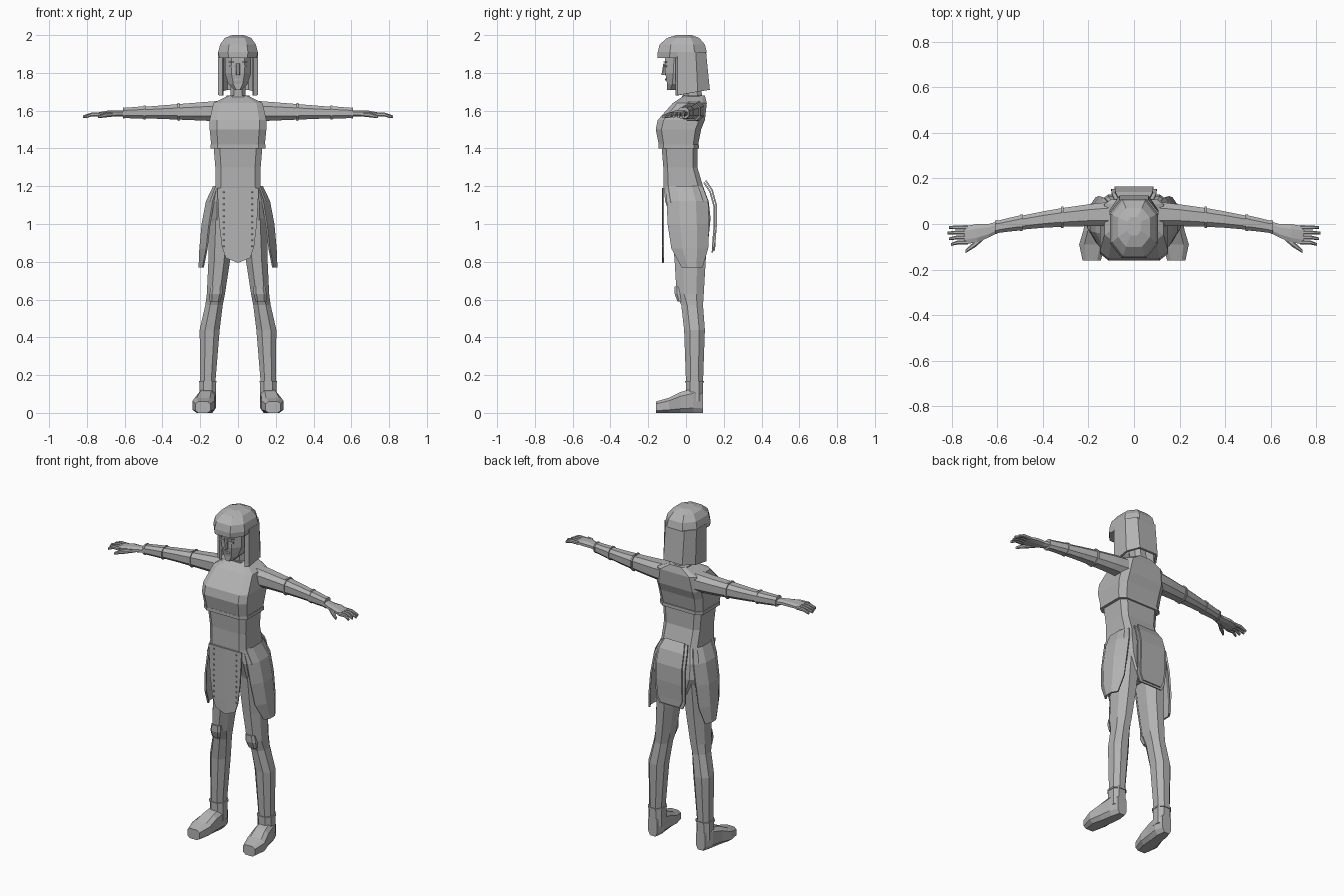
import bpy, bmesh

cube = bpy.data.objects.get("Cube")
if cube:
    bpy.data.objects.remove(cube, do_unlink=True)

# Plain grey, used everywhere
tone = .45
grey = bpy.data.materials.new("plain_grey")
grey.use_nodes = True
grey.diffuse_color = (tone, tone, tone, 1)
shader = grey.node_tree.nodes["Principled BSDF"]
shader.inputs["Base Color"].default_value = grey.diffuse_color


def build(name, rows, closed=False, mirror=False, thickness=0):
    """Flat-shaded skin over rows of points; closed rows become a capped tube."""
    mesh = bpy.data.meshes.new(name)
    bm = bmesh.new()
    rows = [[bm.verts.new(point) for point in row] for row in rows]
    for low, high in zip(rows, rows[1:]):
        for i in range(0 if closed else 1, len(low)):
            bm.faces.new((low[i - 1], low[i], high[i], high[i - 1]))
    if closed:
        bm.faces.new(rows[0])
        bm.faces.new(rows[-1])
    bmesh.ops.recalc_face_normals(bm, faces=bm.faces)
    bm.to_mesh(mesh)
    bm.free()
    mesh.materials.append(grey)
    part = bpy.data.objects.new(name, mesh)
    bpy.context.collection.objects.link(part)
    if thickness:
        solid = part.modifiers.new("thickness", 'SOLIDIFY')
        solid.thickness = thickness
        solid.offset = 0
    if mirror:
        part.modifiers.new("mirror", 'MIRROR')


def ring(position, half, low, high, middle=0, flat=.5, axis='Z'):
    """Box section with chamfered corners, placed across the given axis."""
    corners = [(1, flat), (flat, 1), (-flat, 1), (-1, flat)]
    corners += [(-a, -b) for a, b in corners]
    points = []
    for a, b in corners:
        u = middle + a * half
        v = (low + high + b * (high - low)) / 2
        points.append({'X': (position, u, v),
                       'Y': (u, position, v),
                       'Z': (u, v, position)}[axis])
    return points


def loft(name, rings, flat=.5, axis='Z', mirror=False):
    build(name, [ring(*r, flat=flat, axis=axis) for r in rings], True, mirror)


# Torso: height, half width, front, back
loft("waist_and_hips", [
    (.93, .1, -.06, .12), (1.03, .15, -.08, .13), (1.12, .15, -.11, .12),
    (1.2, .12, -.12, .09), (1.3, .12, -.12, .06), (1.42, .13, -.13, .06)], flat=.75)
loft("chest", [
    (1.4, .14, -.14, .06), (1.5, .15, -.16, .08), (1.55, .15, -.15, .1),
    (1.64, .13, -.07, .11), (1.68, .05, -.01, .1)], flat=.75)
loft("underbust_band", [(z, .145, -.145, .07) for z in (1.4, 1.42)], flat=.75)
loft("neck", [(1.65, .04, -.01, .09), (1.78, .04, -.02, .07)])
loft("collar", [(z, .06, -.02, .1) for z in (1.66, 1.68)])

# Head and face
loft("face", [
    (1.71, .02, -.1, -.03), (1.74, .05, -.1, .01),
    (1.8, .07, -.11, .06), (1.94, .07, -.11, .09)])
loft("nose", [(1.79, .01, -.13, -.1), (1.85, .01, -.12, -.1)])
loft("mouth", [(1.76, .02, -.11, -.1), (1.77, .015, -.11, -.1)])
loft("eyes", [(z, .015, -.115, -.1, .03) for z in (1.83, 1.84)], mirror=True)
loft("brows", [(z, .02, -.118, -.1, .03) for z in (1.855, 1.86)], mirror=True)

# Hair: cap with fringe, then a long shell open at the face
loft("hair_cap", [
    (1.88, .1, -.15, .1), (1.91, .105, -.15, .11), (1.95, .095, -.14, .1),
    (1.985, .07, -.1, .07), (2, .03, -.05, .03)])
side = [(.08, -.05), (.1, -.04), (.1, .05), (.06, .1)]
outline = side + [(-x, y) for x, y in reversed(side)]
build("hair_sides_and_back", [
    [(x, y, 1.91) for x, y in outline],
    [(x, max(y, y * 1.2), 1.69 + y / 5) for x, y in outline]], thickness=.014)


# Arms sweep forward and taper outward
def arm_ring(x, extra=0):
    radius = .06 - .06 * x + extra
    height = 1.6 - .02 * x
    return x, radius, height - radius, height + radius, .045 - .16 * x * x


def arm_part(name, stations, extra=0):
    loft(name, [arm_ring(x, extra) for x in stations], axis='X', mirror=True)


arm_part("upper_arms", (.07, .13, .2, .32))
arm_part("elbows", (.31, .4, .51))
arm_part("forearms", (.49, .55, .61), extra=.003)
for name, x in (("upper_arm_bands", .31), ("forearm_bands", .49), ("wrist_bands", .6)):
    arm_part(name, (x, x + .01), extra=.006)

# Hands: out from the wrist, half width, underside, top, middle
loft("palms", [
    (.6, .025, 1.57, 1.6, -.014), (.64, .03, 1.57, 1.6, -.03),
    (.69, .04, 1.57, 1.6, -.04), (.745, .04, 1.57, 1.59, -.05)],
    axis='X', mirror=True)
for i in range(4):
    y = -.015 - .022 * i
    reach = .82 - .008 * abs(i - 1)
    loft("finger_" + "abcd"[i], [
        (.73, .01, 1.57, 1.59, y), (.775, .009, 1.57, 1.59, y),
        (reach, .006, 1.56, 1.575, y - .003 * i)], axis='X', mirror=True)
loft("thumbs", [
    (.65, .015, 1.57, 1.59, -.045), (.695, .015, 1.565, 1.59, -.085),
    (.74, .008, 1.56, 1.575, -.12)], axis='X', mirror=True)

# Legs: height, half width, front, back, middle
loft("legs", [
    (.16, .04, 0, .09, .16), (.44, .053, -.01, .1, .15),
    (.57, .046, -.025, .09, .127), (.63, .048, -.05, .094, .117),
    (.8, .057, -.06, .104, .1), (1.05, .07, -.08, .12, .085)],
    flat=.45, mirror=True)
loft("knee_pads", [
    (.59, .028, -.045, 0, .122), (.63, .034, -.06, 0, .117),
    (.67, .03, -.06, 0, .113)], flat=.6, mirror=True)
loft("ankle_rings", [(z, .047, -.005, .095, .16) for z in (.16, .17)], mirror=True)
loft("ankles", [(z, .044, 0, .09, .16) for z in (.06, .165)], mirror=True)

# Shoes: heel to toe, half width, sole, top, middle
loft("shoes", [
    (.09, .03, 0, .12, .16), (.04, .046, 0, .13, .163), (-.03, .05, 0, .11, .173),
    (-.09, .058, 0, .08, .183), (-.16, .04, 0, .06, .186)],
    flat=.6, axis='Y', mirror=True)

# Skirt side flaps curving round each hip
flap = []
for z, outer, inner, front, back in (
        (1.2, .127, .105, -.1, .085), (1.12, .165, .13, -.1, .115),
        (1, .188, .15, -.095, .12), (.87, .2, .165, -.075, .115),
        (.77, .204, .185, -.02, .085)):
    fold = (back - front) * .3
    flap.append([(inner, front, z), (outer, front + fold, z),
                 (outer, back - fold, z), (inner, back, z)])
build("side_flaps", flap, mirror=True, thickness=.01)

# Front flap with a pointed hem and rivets
build("front_flap", [
    [(-half, -.12, z), (0, -.122, z - point), (half, -.12, z)]
    for z, half, point in ((1.19, .11, 0), (1, .1, 0), (.88, .085, 0), (.82, .065, .026))],
    thickness=.008)
for i in range(10):
    z = 1.165 - .032 * i
    loft("rivets_" + "abcdefghij"[i],
         [(h, .004, -.128, -.12, .075) for h in (z, z + .008)], mirror=True)

# Rear flap with a narrower overlay
hang = [(1.22, .095, .08), (1.17, .128, .097), (1.09, .15, .1),
        (.99, .15, .1), (.89, .142, .097), (.85, .14, .078)]
for name, narrow, lift in (("rear_flap", 0, 0), ("rear_flap_overlay", .015, .01)):
    build(name, [[(side * (half - narrow), y + lift, z + lift) for side in (-1, 1)]
                 for z, y, half in hang], thickness=.008)
